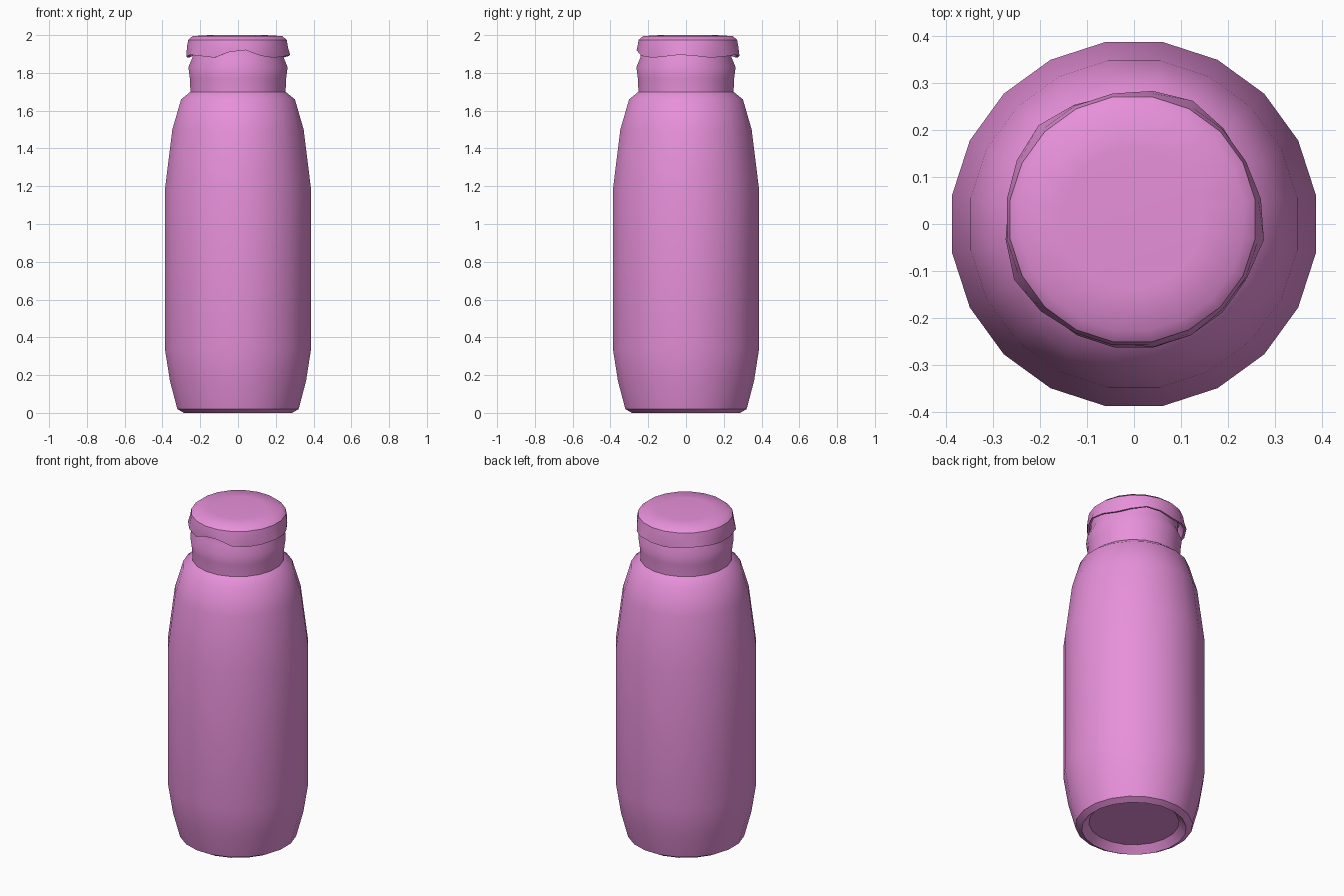
import bpy, bmesh, math

if "Cube" in bpy.data.objects:
    bpy.data.objects.remove(bpy.data.objects["Cube"])

SIDES = 20
pink = bpy.data.materials.new("pink")
pink.diffuse_color = (0.8, 0.28, 0.7, 1)
pink.use_nodes = True
pink.node_tree.nodes["Principled BSDF"].inputs["Base Color"].default_value = pink.diffuse_color


def lathe(name, profile, centre=(0, 0), ripple=None, angle=40):
    """Spin (radius, z) points around z; both ends are closed with a face."""
    bm = bmesh.new()
    rings = []
    for k, (r, z) in enumerate(profile):
        ring = []
        for i in range(SIDES):
            a = 2 * math.pi * (i + 0.5) / SIDES
            dr, dz = ripple(k, a) if ripple else (0, 0)
            ring.append(bm.verts.new((centre[0] + (r + dr) * math.cos(a),
                                      centre[1] + (r + dr) * math.sin(a), z + dz)))
        rings.append(ring)
    for lo, hi in zip(rings, rings[1:]):
        for i in range(SIDES):
            j = (i + 1) % SIDES
            bm.faces.new((lo[i], lo[j], hi[j], hi[i]))
    bm.faces.new(rings[0][::-1])
    bm.faces.new(rings[-1])
    bmesh.ops.recalc_face_normals(bm, faces=bm.faces)
    mesh = bpy.data.meshes.new(name)
    bm.to_mesh(mesh)
    bm.free()
    mesh.materials.append(pink)
    obj = bpy.data.objects.new(name, mesh)
    bpy.context.collection.objects.link(obj)
    bpy.ops.object.select_all(action='DESELECT')
    obj.select_set(True)
    bpy.context.view_layer.objects.active = obj
    bpy.ops.object.shade_smooth_by_angle(angle=math.radians(angle))
    return obj


# Bottle: recessed base, chamfered foot, straight body, shoulder and flared neck
lathe("bottle", [
    (0.25, 0.04), (0.29, 0.0), (0.325, 0.02), (0.365, 0.17), (0.392, 0.34),
    (0.392, 1.18), (0.352, 1.5), (0.305, 1.66), (0.255, 1.70),
    (0.258, 1.77), (0.266, 1.83), (0.245, 1.88), (0.24, 1.95)])


# Crimped foil cap: the skirt's lower edge ripples, with a raised fold at the front
def crimp(k, a):
    if k not in (1, 2):
        return 0, 0
    front = max(0, math.cos(a + math.pi / 2)) ** 40
    wave = math.cos(5 * a + 0.6)
    return 0.008 * wave - 0.012 * front, 0.008 * wave + 0.04 * front


lathe("foil_cap", [
    (0.245, 1.955), (0.262, 1.89), (0.275, 1.888), (0.271, 1.935),
    (0.264, 1.975), (0.24, 1.995), (0.15, 2.0)], centre=(-0.003, 0.01), ripple=crimp)
